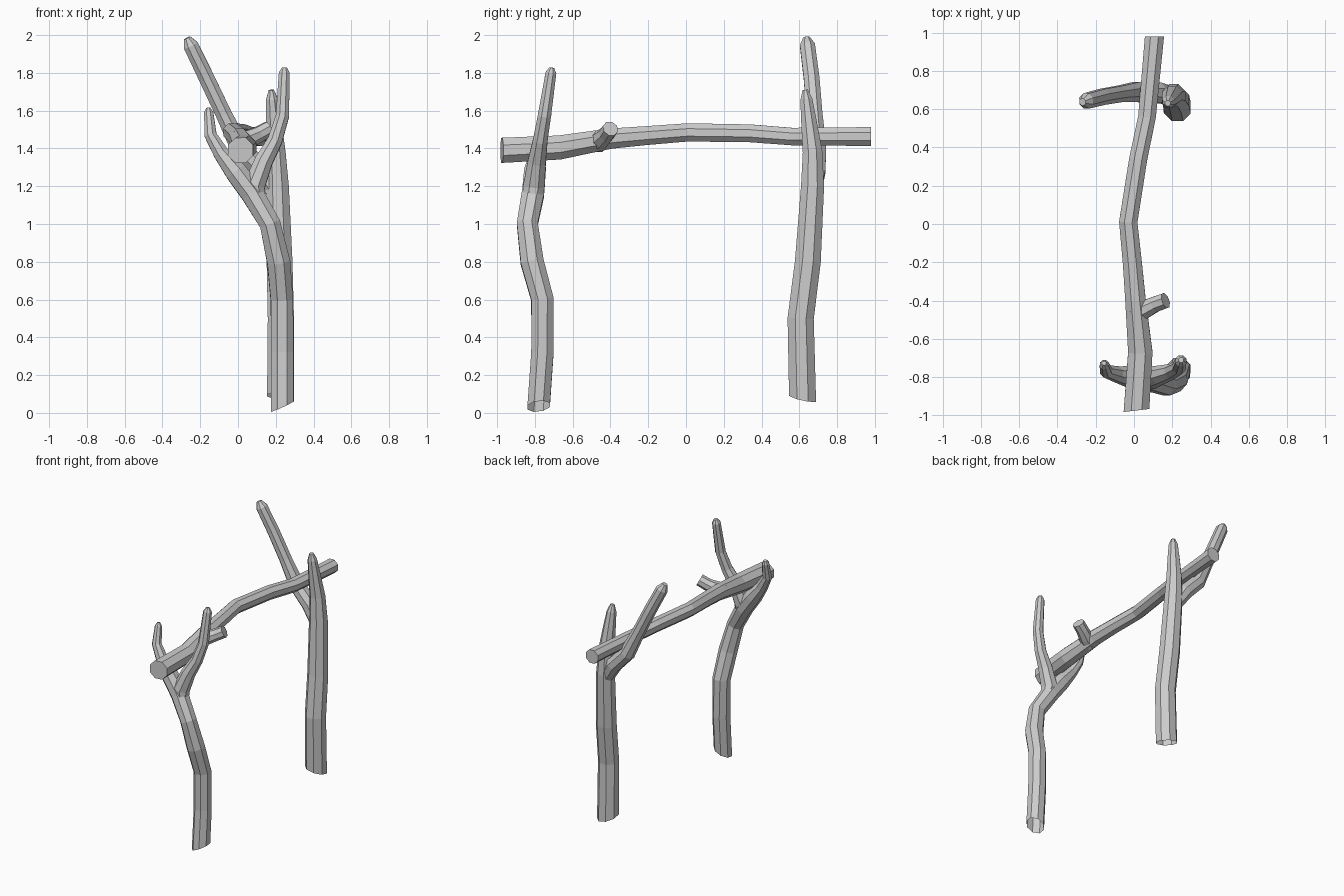
import bpy, bmesh, math
from mathutils import Vector


def limb(name, pts, ref, sides=8, tip=0.0, open_start=False, start_normal=None, flat_end=None):
    """Faceted branch through (x, y, z, radius) points, with an optional blunt tip."""
    P = [Vector(p[:3]) for p in pts]
    R = [p[3] for p in pts]
    T = []
    for i in range(len(P)):
        a, b = P[max(i - 1, 0)], P[min(i + 1, len(P) - 1)]
        T.append((b - a).normalized())
    if tip:
        P.append(P[-1] + T[-1] * tip)
        T.append(T[-1])
        R.append(R[-1] * 0.45)
    bm = bmesh.new()
    rings = []
    for i, (p, t, r) in enumerate(zip(P, T, R)):
        u = Vector(ref)
        u = (u - t * u.dot(t)).normalized()
        v = t.cross(u)
        ring = []
        for k in range(sides):
            a = 2 * math.pi * (k + 0.5) / sides
            q = p + (u * math.cos(a) + v * math.sin(a)) * r
            # sheared end cut
            cut = start_normal if i == 0 else None
            if i == len(P) - 1 and flat_end:
                cut = flat_end
            if cut:
                n = Vector(cut)
                q -= t * ((q - p).dot(n) / t.dot(n))
            ring.append(bm.verts.new(q))
        rings.append(ring)
    for A, B in zip(rings, rings[1:]):
        for k in range(sides):
            j = (k + 1) % sides
            bm.faces.new((A[k], A[j], B[j], B[k]))
    if not open_start:
        bm.faces.new(rings[0][::-1])
    bm.faces.new(rings[-1])
    bmesh.ops.recalc_face_normals(bm, faces=bm.faces)
    me = bpy.data.meshes.new(name)
    bm.to_mesh(me)
    bm.free()
    ob = bpy.data.objects.new(name, me)
    bpy.context.collection.objects.link(ob)
    return ob


X = (1, 0, 0)

# Front forked post: trunk and left arm, then right arm
limb("front_post", [
    (0.235, -0.78, 0.035, 0.064), (0.235, -0.76, 0.32, 0.064), (0.232, -0.76, 0.60, 0.064),
    (0.215, -0.815, 0.80, 0.066), (0.170, -0.84, 1.00, 0.060), (0.075, -0.81, 1.16, 0.064),
    (-0.01, -0.80, 1.275, 0.062), (-0.09, -0.785, 1.375, 0.044), (-0.145, -0.77, 1.47, 0.035),
    (-0.155, -0.735, 1.59, 0.026)],
    (1, 0, 0.3), tip=0.025, open_start=True, start_normal=(-0.45, -0.1, 1))
limb("front_post_right_arm", [
    (0.10, -0.82, 1.10, 0.045), (0.085, -0.805, 1.20, 0.062), (0.135, -0.79, 1.33, 0.052),
    (0.195, -0.772, 1.44, 0.042), (0.235, -0.75, 1.57, 0.038), (0.245, -0.715, 1.80, 0.031)],
    X, tip=0.028)

# Back forked post: straight trunk and leaning left arm
limb("back_post", [
    (0.225, 0.617, 0.08, 0.077), (0.227, 0.607, 0.50, 0.075), (0.22, 0.645, 0.80, 0.074),
    (0.208, 0.67, 1.20, 0.066), (0.200, 0.67, 1.38, 0.056), (0.188, 0.65, 1.55, 0.044),
    (0.180, 0.637, 1.66, 0.034)],
    X, tip=0.05, open_start=True, start_normal=(0.2, 0.22, 1))
limb("back_post_left_arm", [
    (0.20, 0.67, 1.16, 0.048), (0.125, 0.685, 1.285, 0.058), (0.01, 0.69, 1.405, 0.056),
    (-0.075, 0.68, 1.58, 0.046), (-0.165, 0.665, 1.77, 0.045), (-0.25, 0.643, 1.945, 0.043)],
    (1, 0, 0.4), tip=0.045)

# Crooked beam resting in the forks
limb("beam", [
    (0.013, -0.975, 1.39, 0.072), (0.033, -0.67, 1.405, 0.069), (0.008, -0.40, 1.452, 0.058),
    (-0.008, -0.21, 1.468, 0.054), (-0.030, 0.01, 1.485, 0.052), (0.022, 0.34, 1.48, 0.051),
    (0.068, 0.56, 1.463, 0.050), (0.107, 0.98, 1.463, 0.054)],
    X, start_normal=(-0.12, 1, 0), flat_end=(0, 1, 0))

# Cut-off twig on the beam
limb("beam_stub", [
    (0.0, -0.47, 1.435, 0.06), (0.06, -0.445, 1.452, 0.050), (0.11, -0.42, 1.475, 0.044),
    (0.165, -0.40, 1.505, 0.043)],
    (0, 0, 1))
